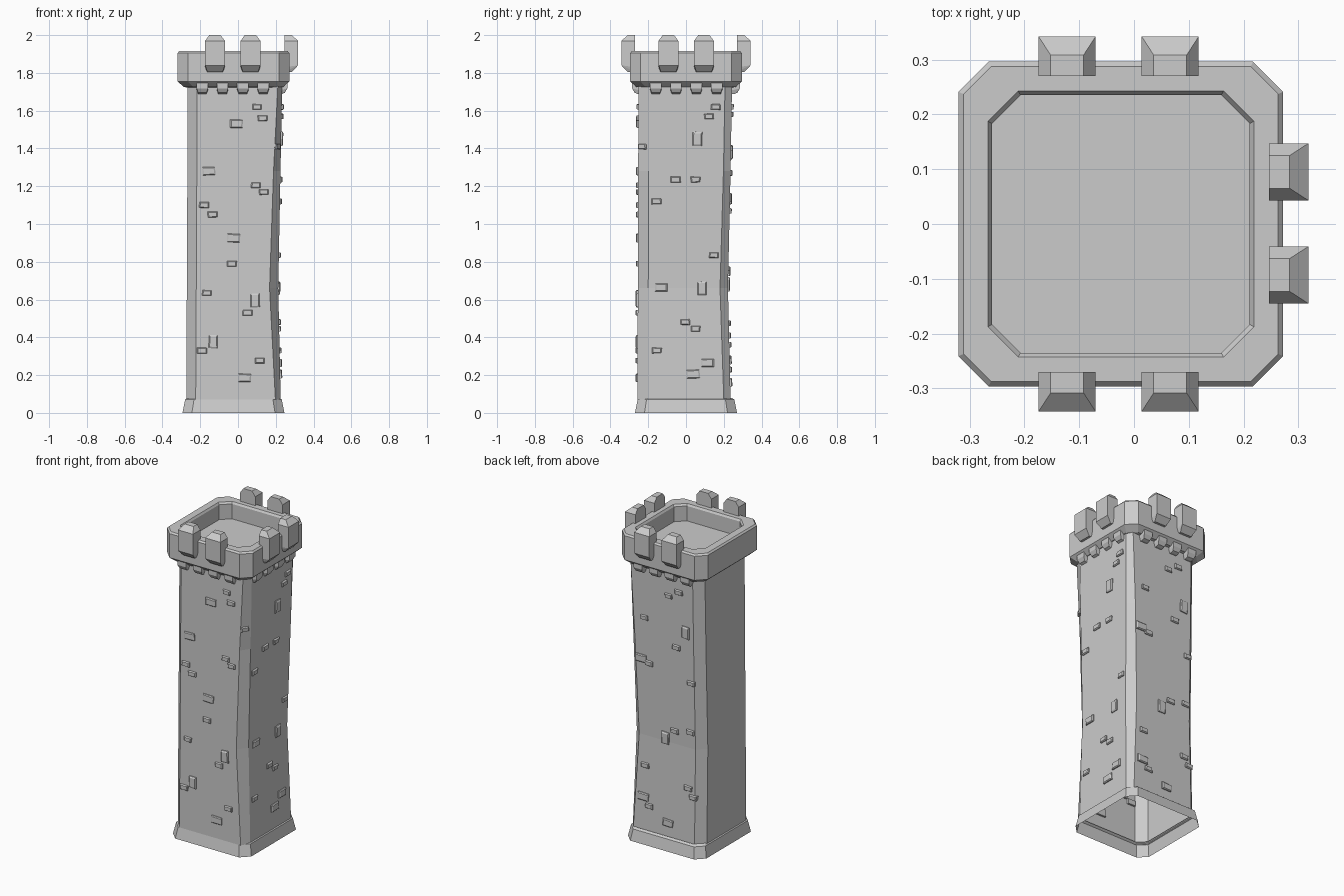
import bpy, bmesh, math, random
from mathutils import Vector
from mathutils.bvhtree import BVHTree

if "Cube" in bpy.data.objects:
    bpy.data.objects.remove(bpy.data.objects["Cube"])

random.seed(4)
CX = -0.024  # tower axis


def finish(name, bm):
    bmesh.ops.recalc_face_normals(bm, faces=bm.faces)
    me = bpy.data.meshes.new(name)
    bm.to_mesh(me)
    bm.free()
    ob = bpy.data.objects.new(name, me)
    bpy.context.collection.objects.link(ob)
    return ob


def octagon(x0, x1, y0, y1, c, z):
    return [(x0 + c, y0, z), (x1 - c, y0, z), (x1, y0 + c, z), (x1, y1 - c, z),
            (x1 - c, y1, z), (x0 + c, y1, z), (x0, y1 - c, z), (x0, y0 + c, z)]


def square_ring(h, c, z):
    return octagon(CX - h, CX + h, -h, h, c, z)


def loft(name, rings, cap_end=False):
    bm = bmesh.new()
    loops = [[bm.verts.new(p) for p in r] for r in rings]
    for a, b in zip(loops, loops[1:]):
        for i in range(8):
            j = (i + 1) % 8
            bm.faces.new((a[i], a[j], b[j], b[i]))
    if cap_end:
        bm.faces.new(loops[-1])
    return finish(name, bm)


def hull(name, pts):
    bm = bmesh.new()
    vs = [bm.verts.new(p) for p in pts]
    bmesh.ops.convex_hull(bm, input=vs)
    bmesh.ops.dissolve_limit(bm, angle_limit=0.02, verts=bm.verts, edges=bm.edges)
    return finish(name, bm)


def frame(angle, u, d, z):
    # u runs along a wall, d points outward; angle 0 is the front
    a = math.radians(angle)
    return Vector((CX + u * math.cos(a) + d * math.sin(a),
                   u * math.sin(a) - d * math.cos(a), z))


# flared foot, open underneath
loft("base", [square_ring(.27, .05, 0), square_ring(.256, .047, .07),
              square_ring(.243, .045, .08)])

# slightly crooked shaft
rings = []
for x0, x1, y0, y1, fx, ry, z in [
        (-.274, .226, -.257, .236, .198, .2, .07),
        (-.271, .213, -.255, .222, .167, .18, .66),
        (-.268, .225, -.253, .236, .188, .198, 1.28),
        (-.266, .234, -.252, .244, .212, .207, 1.75)]:
    rings.append([(x0 + .05, y0, z), (fx, y0, z), (x1, y0 + .055, z), (x1, ry, z),
                  (fx, y1, z), (x0 + .05, y1, z), (x0, y1 - .05, z), (x0, y0 + .055, z)])
shaft = loft("shaft", rings)

# parapet with sunken floor
loft("parapet", [square_ring(.235, .045, 1.722), square_ring(.262, .048, 1.725),
                 square_ring(.296, .055, 1.755), square_ring(.296, .055, 1.905),
                 square_ring(.287, .05, 1.915), square_ring(.2425, .055, 1.915),
                 square_ring(.235, .052, 1.903), square_ring(.235, .052, 1.81)], True)

# merlons and corbels on front, right and back
merlon = [(.27, 2.0, .03), (.308, 2.0, .03), (.342, 1.97, .052), (.27, 1.97, .052),
          (.342, 1.84, .052), (.27, 1.83, .052), (.31, 1.805, .04), (.27, 1.805, .045)]
corbel = [(.23, 1.75, .03), (.285, 1.75, .03), (.285, 1.718, .03), (.272, 1.695, .022),
          (.255, 1.688, .022), (.23, 1.688, .022), (.255, 1.71, .03), (.23, 1.71, .03)]
for side, ang in (("front", 0), ("right", 90), ("back", 180)):
    mid = {0: -.004, 90: .001, 180: .004}[ang]
    for part, prof, spots in (("merlon", merlon, (-.094, .094)),
                              ("corbel", corbel, (-.161, -.054, .054, .161))):
        for u in spots:
            hull(side + "_" + part, [frame(ang, mid + u + s * w, d, z)
                                     for d, z, w in prof for s in (-1, 1)])

# raised stones scattered over the walls: (position along wall, height), by size
SIZES = {"small": (.052, .03), "wide": (.072, .046), "tall": (.05, .075)}
STONES = {
    0: {"small": [(.1, 1.62), (.13, 1.56), (.095, 1.205), (.137, 1.17), (-.18, 1.1),
                  (-.135, 1.05), (-.032, .79), (-.165, .635), (.05, .53), (-.19, .33),
                  (.115, .277)],
        "wide": [(-.01, 1.53), (-.155, 1.28), (-.025, .925), (.035, .185)],
        "tall": [(.09, .595), (-.13, .378)]},
    90: {"small": [(.157, 1.62), (.122, 1.57), (-.055, 1.235), (.05, 1.235), (-.157, 1.12),
                   (.147, .835), (-.005, .48), (.05, .445), (-.155, .33)],
         "wide": [(-.13, .665), (.115, .265), (.038, .205)],
         "tall": [(.06, 1.45), (.085, .66)]},
    180: {"small": [(-.12, 1.62), (-.05, 1.58), (.12, 1.4), (-.1, 1.27), (.09, 1.12),
                    (-.2, 1.07), (-.08, .74), (-.19, .76), (.12, .475), (-.177, .41),
                    (-.21, .36), (.09, .23)],
          "wide": [(.145, 1.14), (-.04, .16), (.13, .28)],
          "tall": [(-.165, 1.38), (-.016, .68)]},
    45: {"small": [(.0, 1.41)]}}
bm = bmesh.new()
bm.from_mesh(shaft.data)
tree = BVHTree.FromBMesh(bm)
bm.free()
for ang, groups in STONES.items():
    for size, spots in groups.items():
        w, h = (s / 2 for s in SIZES[size])
        for p, z in spots:
            u = {0: p - CX, 90: p, 180: CX - p, 45: p}[ang]
            out = frame(ang, 0, 1, 0) - frame(ang, 0, 0, 0)
            hit, n, _, _ = tree.ray_cast(frame(ang, u, .6, z), -out)
            if hit is None:
                continue
            n = n if n.dot(out) > 0 else -n
            side = Vector((0, 0, 1)).cross(n).normalized()
            up = n.cross(side)
            r = [random.uniform(.88, 1.06) for _ in range(4)]
            pts = []
            for k, depth in ((1, -.012), (1, .006), (.78, .011)):
                for i, (a, b) in enumerate(((-1, -1), (1, -1), (1, 1), (-1, 1))):
                    pts.append(hit + n * depth + side * (a * w * k * r[i])
                               + up * (b * h * k * r[i - 1]))
            hull("wall_stone", pts)
